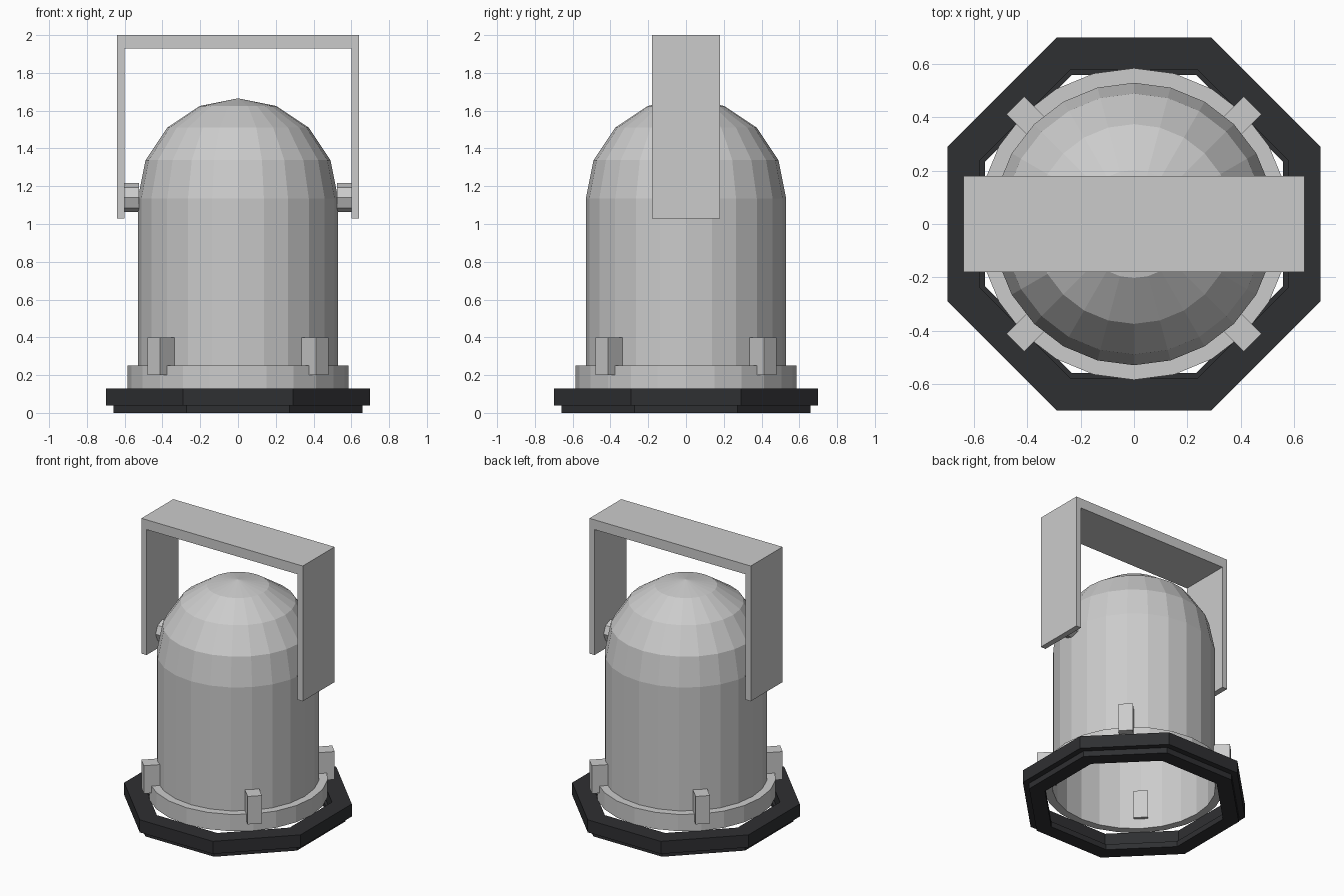
import bpy, bmesh
from math import pi, cos, sin, radians
from mathutils import Matrix

if "Cube" in bpy.data.objects:
    bpy.data.objects.remove(bpy.data.objects["Cube"])


def make_object(name, bm, mat=None):
    bmesh.ops.recalc_face_normals(bm, faces=bm.faces)
    mesh = bpy.data.meshes.new(name)
    bm.to_mesh(mesh)
    bm.free()
    obj = bpy.data.objects.new(name, mesh)
    bpy.context.collection.objects.link(obj)
    if mat:
        mesh.materials.append(mat)
    return obj


def lathe(name, profile, sides, offset=0.0, closed=False, mat=None):
    """Revolve (radius, z) points; radius 0 collapses to a tip."""
    bm = bmesh.new()
    rings = []
    for r, z in profile:
        rings.append([bm.verts.new((r * cos(offset + 2 * pi * i / sides),
                                    r * sin(offset + 2 * pi * i / sides), z))
                      for i in range(sides)])
    pairs = list(zip(rings, rings[1:]))
    if closed:
        pairs.append((rings[-1], rings[0]))
    for a, b in pairs:
        for i in range(sides):
            j = (i + 1) % sides
            bm.faces.new((a[i], a[j], b[j], b[i]))
    bmesh.ops.remove_doubles(bm, verts=bm.verts, dist=1e-5)
    return make_object(name, bm, mat)


def box(name, lo, hi, angle=0.0):
    bm = bmesh.new()
    size = [h - l for l, h in zip(lo, hi)]
    mid = [(h + l) / 2 for l, h in zip(lo, hi)]
    m = Matrix.Rotation(angle, 4, 'Z') @ Matrix.Translation(mid) @ Matrix.Diagonal((*size, 1))
    bmesh.ops.create_cube(bm, size=1, matrix=m)
    return make_object(name, bm)


black = bpy.data.materials.new("black_paint")
black.diffuse_color = (0.028, 0.029, 0.032, 1)
black.use_nodes = True
black.node_tree.nodes["Principled BSDF"].inputs["Base Color"].default_value = black.diffuse_color

# Lamp can: open cylinder with a faceted hemispherical dome
R, SPRING = 0.53, 1.135
dome = [(R * cos(radians(a)), SPRING + R * sin(radians(a))) for a in (0, 22.5, 45, 67.5)]
lathe("lamp_can", [(R, 0.13)] + dome + [(0, SPRING + R)], 24)

# Collar around the mouth
lathe("mouth_collar", [(R, 0.13), (0.585, 0.13), (0.585, 0.25), (R, 0.25)], 24, closed=True)

# Octagonal filter frame, stepped; radii given as distance to the flats
frame = [(0.56, 0), (0.66, 0), (0.66, 0.04), (0.70, 0.04),
         (0.70, 0.13), (0.578, 0.13), (0.578, 0.04), (0.56, 0.04)]
lathe("filter_frame", [(a / cos(pi / 8), z) for a, z in frame], 8, pi / 8, True, black)

# Four clips on the diagonals
for k in range(4):
    box(f"frame_clip_{k + 1}", (0.505, -0.047, 0.2), (0.63, 0.047, 0.4), pi / 4 + k * pi / 2)

# Hanging yoke: U-shaped outline extruded along y
bm = bmesh.new()
outline = [(-0.64, 1.03), (-0.64, 2), (0.64, 2), (0.64, 1.03),
           (0.60, 1.03), (0.60, 1.93), (-0.60, 1.93), (-0.60, 1.03)]
face = bm.faces.new([bm.verts.new((x, -0.18, z)) for x, z in outline])
ext = bmesh.ops.extrude_face_region(bm, geom=[face], use_keep_orig=True)
bmesh.ops.translate(bm, vec=(0, 0.36, 0),
                    verts=[v for v in ext["geom"] if isinstance(v, bmesh.types.BMVert)])
make_object("hanging_yoke", bm)

# Pivot knobs between yoke and can
for side, s in (("left", -1), ("right", 1)):
    bm = bmesh.new()
    m = Matrix.Translation((s * 0.562, 0, 1.14)) @ Matrix.Rotation(pi / 2, 4, 'Y')
    bmesh.ops.create_cone(bm, cap_ends=True, segments=8, radius1=0.077, radius2=0.077,
                          depth=0.078, matrix=m)
    make_object(f"pivot_knob_{side}", bm)
